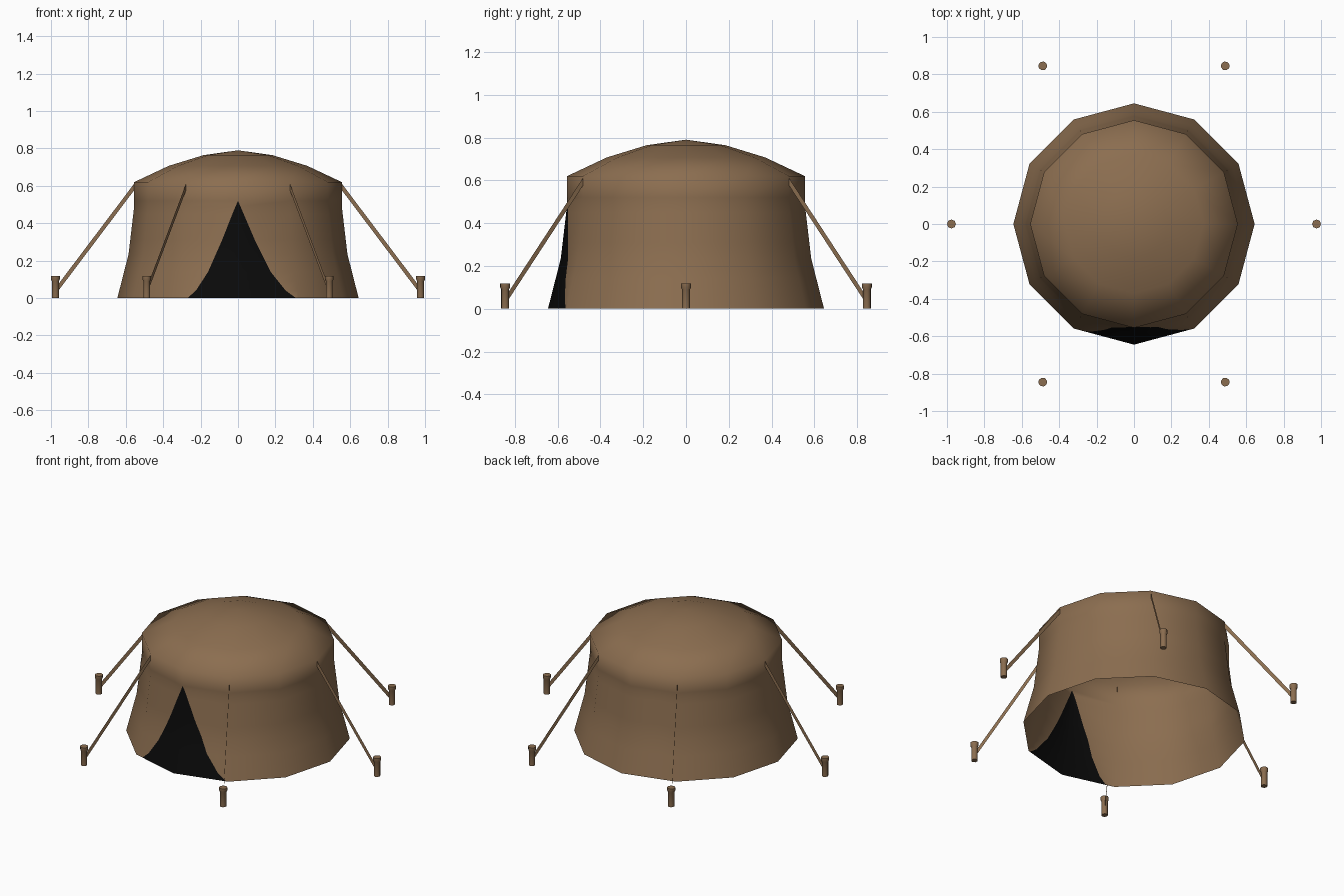
import bpy, bmesh, math
from mathutils import Vector

if "Cube" in bpy.data.objects:
    bpy.data.objects.remove(bpy.data.objects["Cube"])


def material(name, rgb):
    m = bpy.data.materials.new(name)
    m.diffuse_color = (*rgb, 1)
    m.use_nodes = True
    m.node_tree.nodes["Principled BSDF"].inputs["Base Color"].default_value = m.diffuse_color
    return m


CANVAS = material("brown canvas", (0.26, 0.155, 0.08))
DARK = material("black opening", (0.003, 0.003, 0.003))


def make_object(name, bm, mats, smooth=True):
    me = bpy.data.meshes.new(name)
    for f in bm.faces:
        f.smooth = smooth
    bm.to_mesh(me)
    bm.free()
    ob = bpy.data.objects.new(name, me)
    bpy.context.collection.objects.link(ob)
    for m in mats:
        me.materials.append(m)
    return ob


def lerp(table, z):
    for (z0, a), (z1, b) in zip(table, table[1:]):
        if z <= z1:
            return a + (b - a) * (z - z0) / (z1 - z0)
    return table[-1][1]


# Tent wall profile and door edges, as (height, value)
WALL = [(0, 0.645), (0.235, 0.585), (0.49, 0.555), (0.62, 0.555)]
DOOR_L = [(0, 0.27), (0.04, 0.225), (0.14, 0.16), (0.31, 0.085), (0.45, 0.03), (0.52, 0)]
DOOR_R = [(0, 0.31), (0.04, 0.255), (0.14, 0.175), (0.31, 0.09), (0.45, 0.03), (0.52, 0)]
LEVELS = [0, 0.04, 0.09, 0.14, 0.235, 0.31, 0.45, 0.49, 0.52, 0.62]
ROOF = [(0.37, 0.707), (0.185, 0.764), (0.0, 0.79)]


def ring(r, z, dl=0, dr=0):
    # twelve corners starting at the front, plus the two door edge points
    pts = [Vector((r * math.sin(i * math.pi / 6), -r * math.cos(i * math.pi / 6), z))
           for i in range(12)]
    front = pts[0]
    t = 2 / r if r else 0
    right = front.lerp(pts[1], dr * t)
    left = front.lerp(pts[11], dl * t)
    return [front, right] + pts[1:] + [left]


# Tent: wall and roof in one skin, door marked by face column
bm = bmesh.new()
rows = [ring(lerp(WALL, z), z, lerp(DOOR_L, z), lerp(DOOR_R, z)) for z in LEVELS]
rows += [ring(r, z) for r, z in ROOF]
grid = [[bm.verts.new(p) for p in row] for row in rows]
n = len(grid[0])
for k in range(len(grid) - 1):
    for i in range(n):
        j = (i + 1) % n
        f = bm.faces.new((grid[k][i], grid[k][j], grid[k + 1][j], grid[k + 1][i]))
        if i in (0, n - 1) and k < 8:
            f.material_index = 1
bmesh.ops.remove_doubles(bm, verts=bm.verts[:], dist=0.0005)
make_object("tent", bm, [CANVAS, DARK])

# Guy ropes (flat strips) and stakes, six around
STAKE = [(0.019, 0), (0.019, 0.09), (0.024, 0.1), (0.024, 0.118)]
for s in range(6):
    a = s * math.pi / 3
    d = Vector((math.cos(a), math.sin(a), 0))
    bm = bmesh.new()
    strip = [(0.545, 0.625), (0.545, 0.59), (0.96, 0.04), (0.96, 0.075)]
    bm.faces.new([bm.verts.new(d * r + Vector((0, 0, z))) for r, z in strip])
    make_object(f"guy_rope_{s + 1}", bm, [CANVAS], False)

    bm = bmesh.new()
    rings = [[bm.verts.new(d * 0.976 + Vector((r * math.cos(a + q * math.pi / 4),
                                               r * math.sin(a + q * math.pi / 4), z)))
              for q in range(8)] for r, z in STAKE]
    for lo, hi in zip(rings, rings[1:]):
        for q in range(8):
            p = (q + 1) % 8
            bm.faces.new((lo[q], lo[p], hi[p], hi[q]))
    bm.faces.new(rings[-1])
    bm.faces.new(rings[0][::-1])
    ob = make_object(f"stake_{s + 1}", bm, [CANVAS])
    bpy.context.view_layer.objects.active = ob
    ob.select_set(True)
    bpy.ops.object.shade_smooth_by_angle(angle=math.radians(50))
    ob.select_set(False)
